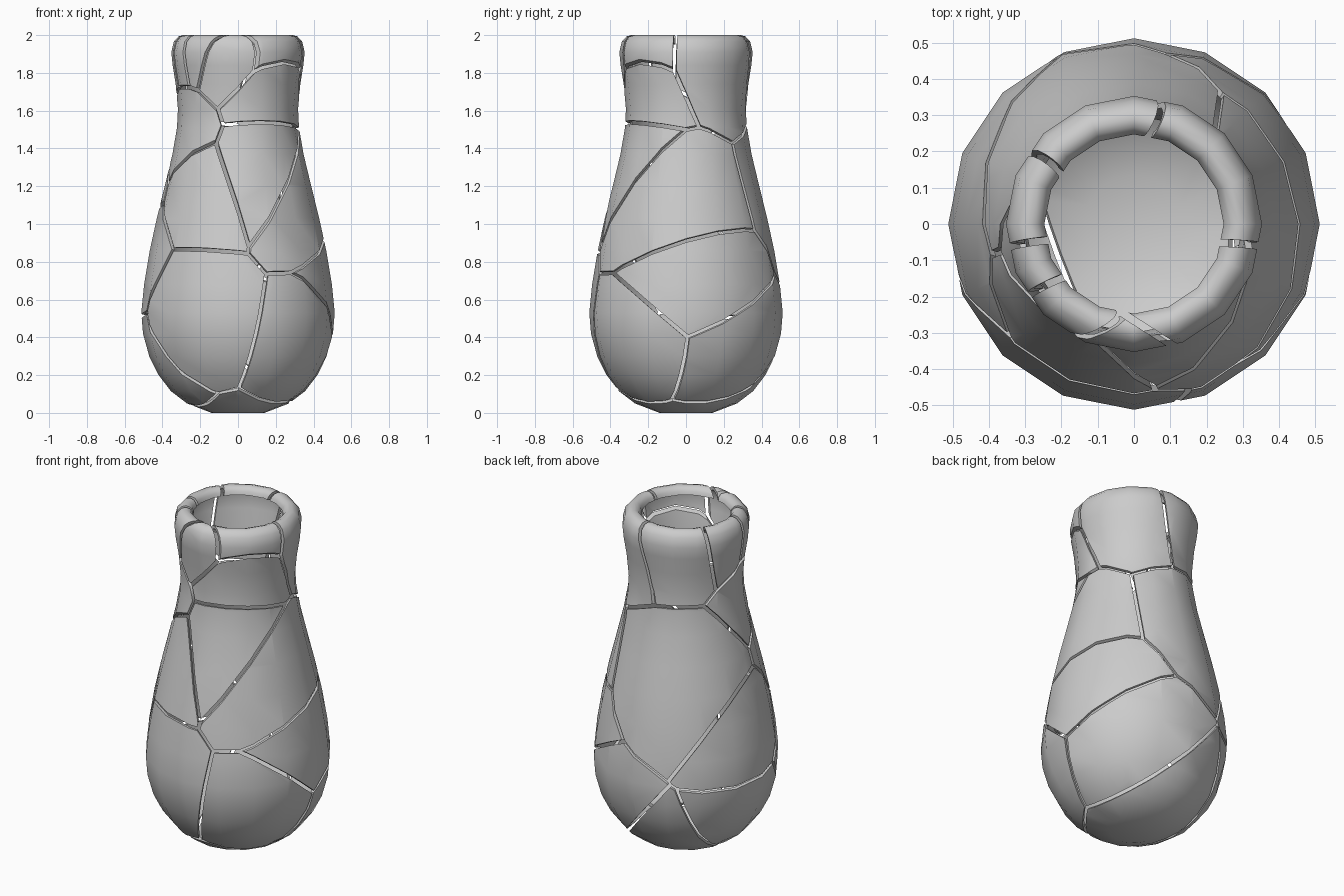
import bpy, bmesh, math
from mathutils import Vector

if "Cube" in bpy.data.objects:
    bpy.data.objects.remove(bpy.data.objects["Cube"])

SIDES = 16
GAP = 0.01          # half width of a crack
WALL = 0.018        # wall thickness

# Outer wall from the foot to the top (radius, z), then the lip curling inwards
OUTER = [(0, 0), (.14, 0), (.27, .05), (.355, .115), (.42, .2), (.47, .3), (.503, .42),
         (.512, .53), (.497, .68), (.467, .86), (.43, 1.03), (.388, 1.2), (.347, 1.37),
         (.323, 1.51), (.318, 1.61), (.33, 1.74), (.346, 1.84), (.353, 1.91),
         (.34, 1.965), (.315, 1.993), (.29, 2.0)]
LIP = [(.268, 1.993), (.253, 1.975), (.247, 1.955)]

# Crack junctions: letters of the shards that meet there -> (angle in degrees, height)
JUNCTIONS = {
    # lip
    "ABV": (263, 2), "UV": (349, 2), "TU": (78, 2), "ST": (145, 2), "RS": (190, 2), "BR": (214.5, 2),
    # neck
    "SRL": (193, 1.725), "RBL": (217, 1.725), "BAL": (228, 1.705), "STL": (157, 1.62),
    "LAC": (250, 1.61), "AVC": (287, 1.82), "CVU": (350, 1.82), "LCD": (254, 1.535), "CD": (305, 1.535),
    "CDE": (0, 1.515), "CEU": (14, 1.51), "EUM": (48, 1.43), "UTM": (92, 1.525), "TLM": (144, 1.54),
    # belly
    "LDK": (251, 1.43), "LMK": (193, 1.22), "MKN": (190, 1.13), "KNI": (221, .87),
    "KDEI": (278, .85), "IEG": (287, .74), "EGF": (307, .74), "EFM": (57, .97), "FMH": (79, .735),
    # foot
    "FGH": (1, .4), "GHJ": (346, .065), "GIJ": (271.5, .135), "IJO": (252, .1),
    "ION": (197, .53), "HMNJ": (115, .56), "NOJ": (118.5, .515), "JO": (154.5, .08),
}


def radius(z):
    for (r0, z0), (r1, z1) in zip(OUTER[1:], OUTER[2:]):
        if z <= z1:
            return r0 + (r1 - r0) * (z - z0) / (z1 - z0)
    return OUTER[-1][0]


def polar(deg, r, z):
    a = math.radians(deg)
    return Vector((r * math.cos(a), r * math.sin(a), z))


# Lip cracks run across the whole lip, so they get an inner and an outer point
points = []
for names, (deg, z) in JUNCTIONS.items():
    if z == 2:
        points.append((names, polar(deg, .25, 1.97)))
        z = 1.94
    if len(names) > 2 and z == 1.94:
        continue
    points.append((names, polar(deg, radius(z), z)))

# Shard centres: start at the mean of each shard's corners, then relax until
# every junction is equally far from the centres of the shards around it
start = {}
for n in sorted(set("".join(JUNCTIONS))):
    own = [p for names, p in points if n in names]
    c = sum(own, Vector()) / len(own)
    k = min(radius(c.z) / max(c.xy.length, .01), 1.4)
    start[n] = Vector((c.x * k, c.y * k, c.z))
centres = {n: c.copy() for n, c in start.items()}
for step in range(2500):
    for names, p in points:
        dist = {n: (centres[n] - p).length for n in names}
        mean = sum(dist.values()) / len(dist)
        for n, d in dist.items():
            centres[n] += (centres[n] - p) * (0.25 * (mean - d) / max(d, .01))
    for n in centres:
        centres[n] = centres[n].lerp(start[n], 0.001)


def offset(profile):
    """Inner side of the wall: the profile moved inwards by the thickness."""
    inner = []
    for i, (r, z) in enumerate(profile):
        r0, z0 = profile[max(i - 1, 0)]
        r1, z1 = profile[min(i + 1, len(profile) - 1)]
        length = math.hypot(r1 - r0, z1 - z0)
        inner.append((max(r - WALL * (z1 - z0) / length, 0) if i else 0,
                      z + WALL * (r1 - r0) / length))
    return inner


# Whole vase as a lathe
vase = bmesh.new()
wall = OUTER + LIP
ring = [vase.verts.new((r, 0, z)) for r, z in wall + offset(wall)[::-1]]
edges = [vase.edges.new(pair) for pair in zip(ring, ring[1:])]
bmesh.ops.spin(vase, geom=ring + edges, axis=(0, 0, 1), cent=(0, 0, 0),
               angle=math.tau, steps=SIDES)
bmesh.ops.remove_doubles(vase, verts=vase.verts, dist=1e-4)
bmesh.ops.dissolve_degenerate(vase, edges=vase.edges, dist=1e-5)
bmesh.ops.recalc_face_normals(vase, faces=vase.faces)


def cut_shard(name):
    """Trim a copy of the vase to the cell around one centre."""
    bm = vase.copy()
    c = centres[name]
    others = sorted((o for n, o in centres.items() if n != name), key=lambda o: (o - c).length)
    for o in others:
        normal = (o - c).normalized()
        cut = bmesh.ops.bisect_plane(bm, geom=bm.verts[:] + bm.edges[:] + bm.faces[:], dist=1e-5,
                                     plane_co=(c + o) / 2 - normal * GAP, plane_no=normal,
                                     clear_outer=True)
        rim = [e for e in cut["geom_cut"] if isinstance(e, bmesh.types.BMEdge)
               and e.is_valid and e.is_boundary]
        if rim:
            bmesh.ops.triangle_fill(bm, edges=rim, use_beauty=True, normal=normal)
    bmesh.ops.remove_doubles(bm, verts=bm.verts, dist=1e-5)
    bmesh.ops.recalc_face_normals(bm, faces=bm.faces)
    mesh = bpy.data.meshes.new("vase_shard_" + name.lower())
    bm.to_mesh(mesh)
    bm.free()
    obj = bpy.data.objects.new(mesh.name, mesh)
    bpy.context.collection.objects.link(obj)
    return obj


# Broken vase: one object per shard, smooth walls with sharp broken edges
shards = [cut_shard(n) for n in centres]
vase.free()
for obj in shards:
    obj.select_set(True)
bpy.context.view_layer.objects.active = shards[0]
bpy.ops.object.shade_smooth_by_angle(angle=math.radians(40))
